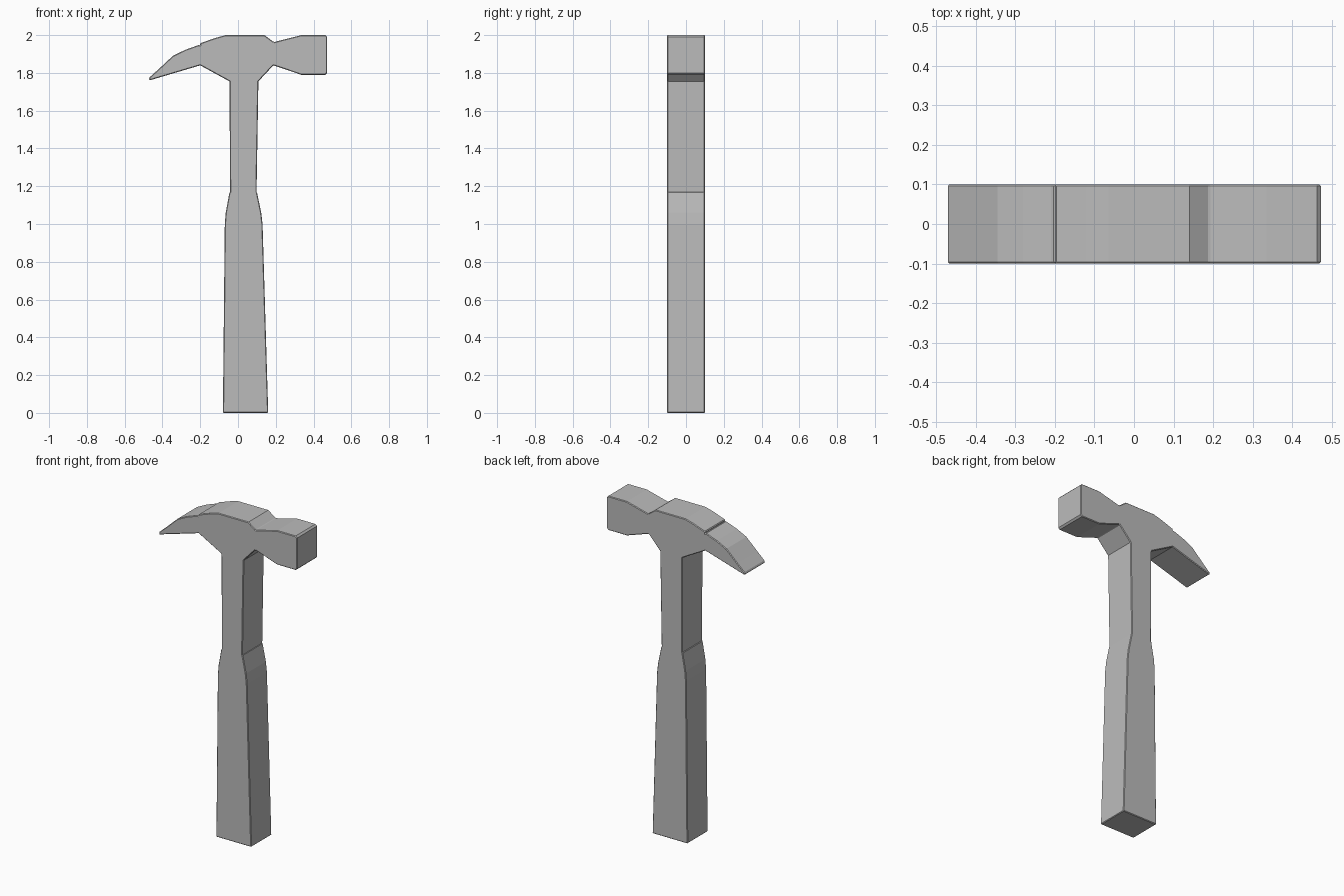
import bpy
import bmesh

cube = bpy.data.objects.get("Cube")
if cube:
    bpy.data.objects.remove(cube, do_unlink=True)

HALF_DEPTH = 0.1

steel = bpy.data.materials.new("plain grey")
steel.use_nodes = True
grey = (0.5, 0.5, 0.5, 1)
steel.diffuse_color = grey
steel.node_tree.nodes["Principled BSDF"].inputs["Base Color"].default_value = grey


def slab(name, outline):
    """Extrude an x-z outline through the depth and soften its edges."""
    bm = bmesh.new()
    face = bm.faces.new([bm.verts.new((x, -HALF_DEPTH, z)) for x, z in outline])
    extruded = bmesh.ops.extrude_face_region(bm, geom=[face])["geom"]
    verts = [g for g in extruded if isinstance(g, bmesh.types.BMVert)]
    bmesh.ops.translate(bm, verts=verts, vec=(0, 2 * HALF_DEPTH, 0))
    bmesh.ops.recalc_face_normals(bm, faces=bm.faces)
    mesh = bpy.data.meshes.new(name)
    bm.to_mesh(mesh)
    bm.free()
    mesh.materials.append(steel)
    obj = bpy.data.objects.new(name, mesh)
    bpy.context.collection.objects.link(obj)
    bevel = obj.modifiers.new("edge softening", 'BEVEL')
    bevel.width = 0.004
    bevel.segments = 1
    bevel.limit_method = 'ANGLE'
    bevel.angle_limit = 0.8
    return obj


# Claw along the top, notch, crown, neck dip, striking block, then the shaft
claw_top = [(-0.47, 1.76), (-0.47, 1.775), (-0.42, 1.82), (-0.345, 1.89),
            (-0.28, 1.922), (-0.21, 1.947), (-0.2, 1.945)]
crown = [(-0.2, 1.957), (-0.12, 1.985), (-0.065, 2.0), (0.14, 2.0), (0.19, 1.963)]
striking_block = [(0.335, 2.0), (0.462, 2.0), (0.472, 1.99),
                  (0.472, 1.8), (0.462, 1.79), (0.335, 1.79), (0.187, 1.84)]
shaft = [(0.108, 1.755), (0.098, 1.16), (-0.042, 1.16), (-0.045, 1.755)]
claw_root = [(-0.2, 1.84)]
slab("head_and_shaft", claw_top + crown + striking_block + shaft + claw_root)

# Flared grip tapering up to the shaft
slab("grip", [(-0.08, 0), (0.16, 0), (0.13, 1.0), (0.123, 1.06), (0.1, 1.17),
              (-0.045, 1.17), (-0.065, 1.06), (-0.07, 1.0)])
